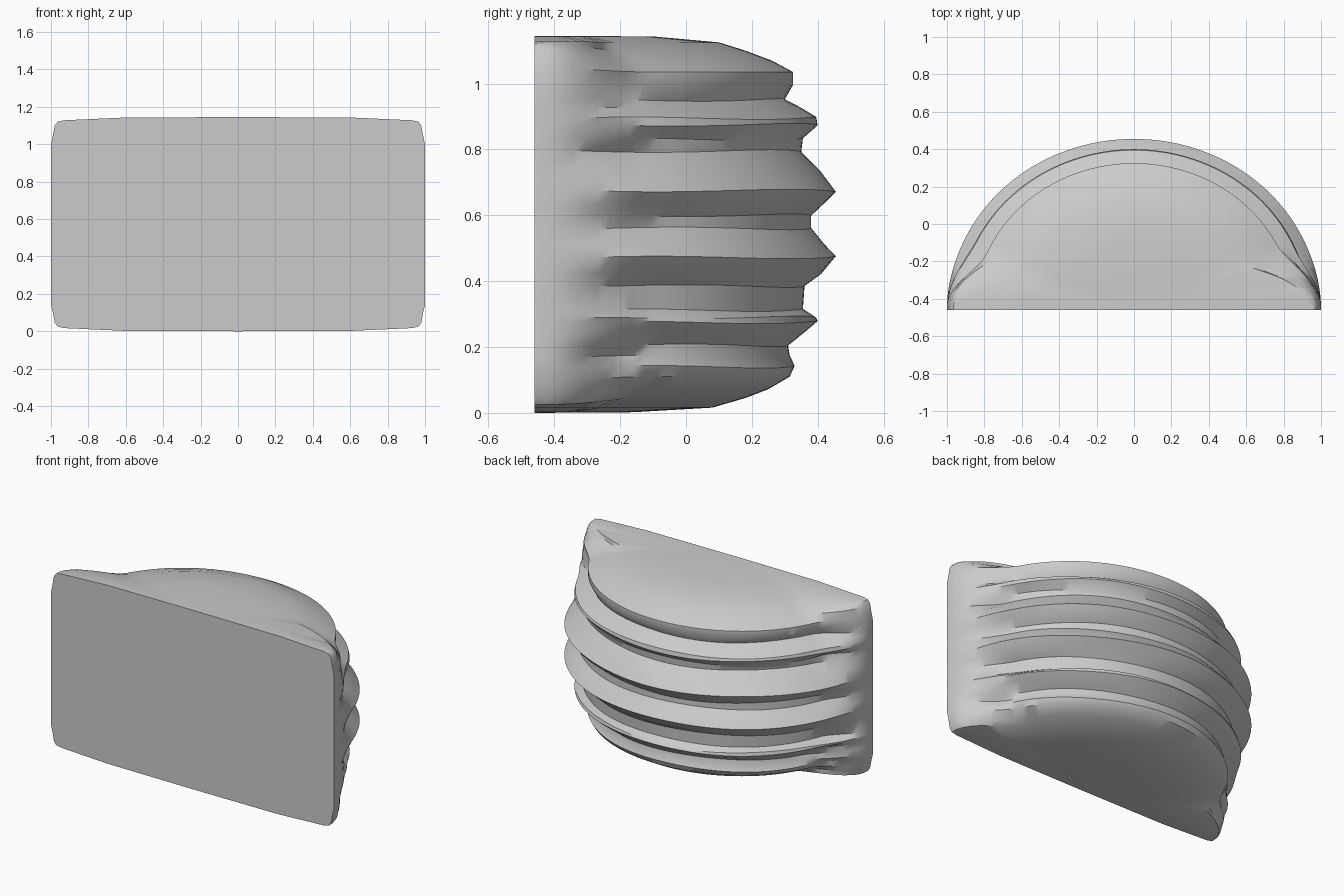
import bpy, bmesh, math, random

if "Cube" in bpy.data.objects:
    bpy.data.objects.remove(bpy.data.objects["Cube"])
random.seed(4)

FRONT, DEPTH, HEIGHT, SEGMENTS = -0.46, 0.92, 1.145, 72

# Profile through the middle of the back: (y, z), from bottom to top
back = [(-0.46, 0), (-0.16, 0.002), (0.08, 0.016), (0.18, 0.045), (0.25, 0.072), (0.315, 0.11),
        (0.33, 0.14), (0.315, 0.17), (0.31, 0.205), (0.365, 0.245), (0.4, 0.275),
        (0.395, 0.29), (0.355, 0.312), (0.36, 0.385), (0.41, 0.425), (0.455, 0.472),
        (0.42, 0.515), (0.38, 0.56), (0.38, 0.6), (0.42, 0.635), (0.455, 0.675),
        (0.405, 0.735), (0.35, 0.795), (0.355, 0.83), (0.4, 0.875), (0.395, 0.895),
        (0.345, 0.925), (0.3, 0.95), (0.325, 0.995), (0.325, 1.035), (0.26, 1.07),
        (0.18, 1.1), (0.1, 1.125), (-0.1, 1.143), (-0.46, HEIGHT)]

# Plain rounded corner at the two side edges: (x, height above the base)
corner = [(0, 0), (0.6, 0.002), (0.93, 0.017), (0.965, 0.025), (0.98, 0.045), (0.99, 0.1)]


def side_point(i):
    """Point of the smooth side outline that matches profile point i."""
    last = len(back) - 1
    if i < len(corner):
        return corner[i]
    if last - i < len(corner):
        x, z = corner[last - i]
        return x, HEIGHT - z
    return 1.0, back[i][1]


def smooth(a, b, v):
    v = min(max((v - a) / (b - a), 0), 1)
    return v * v * (3 - 2 * v)


# Each fold fades out at its own distance from the side edges
reach = [(random.uniform(0.34, 0.52), random.uniform(0.34, 0.52)) for _ in back]
phase = [random.uniform(0, math.tau) for _ in back]

bm = bmesh.new()
bottom = bm.verts.new((0, FRONT, 0))
top = bm.verts.new((0, FRONT, HEIGHT))
columns = []
for k in range(SEGMENTS + 1):
    t = math.pi * k / SEGMENTS
    c, s = math.cos(t), math.sin(t)
    column = [bottom]
    for i in range(1, len(back) - 1):
        y, z = back[i]
        sx, sz = side_point(i)
        w = smooth(0.03, reach[i][c < 0], s)
        r = sx + ((y - FRONT) / DEPTH - sx) * w
        h = sz + (z - sz) * w
        if 5 < i < len(back) - 6:
            h += 0.004 * w * math.sin(5 * t + phase[i])
        column.append(bm.verts.new((r * c, FRONT + r * s * DEPTH, h)))
    columns.append(column + [top])

# Folded shell, then the flat front
for a, b in zip(columns, columns[1:]):
    for i in range(len(back) - 1):
        corners = [a[i], b[i], b[i + 1], a[i + 1]]
        bm.faces.new(list(dict.fromkeys(corners)))
bm.faces.new(columns[0] + columns[-1][-2:0:-1])
bmesh.ops.recalc_face_normals(bm, faces=bm.faces[:])

mesh = bpy.data.meshes.new("folded_half_round_body")
bm.to_mesh(mesh)
bm.free()
body = bpy.data.objects.new("folded_half_round_body", mesh)
bpy.context.collection.objects.link(body)

# Plain grey surface
grey = bpy.data.materials.new("light_grey")
grey.use_nodes = True
colour = (0.6, 0.6, 0.6, 1)
grey.diffuse_color = colour
grey.node_tree.nodes["Principled BSDF"].inputs["Base Color"].default_value = colour
mesh.materials.append(grey)

bpy.ops.object.select_all(action="DESELECT")
body.select_set(True)
bpy.context.view_layer.objects.active = body
bpy.ops.object.shade_smooth_by_angle(angle=math.radians(35))
